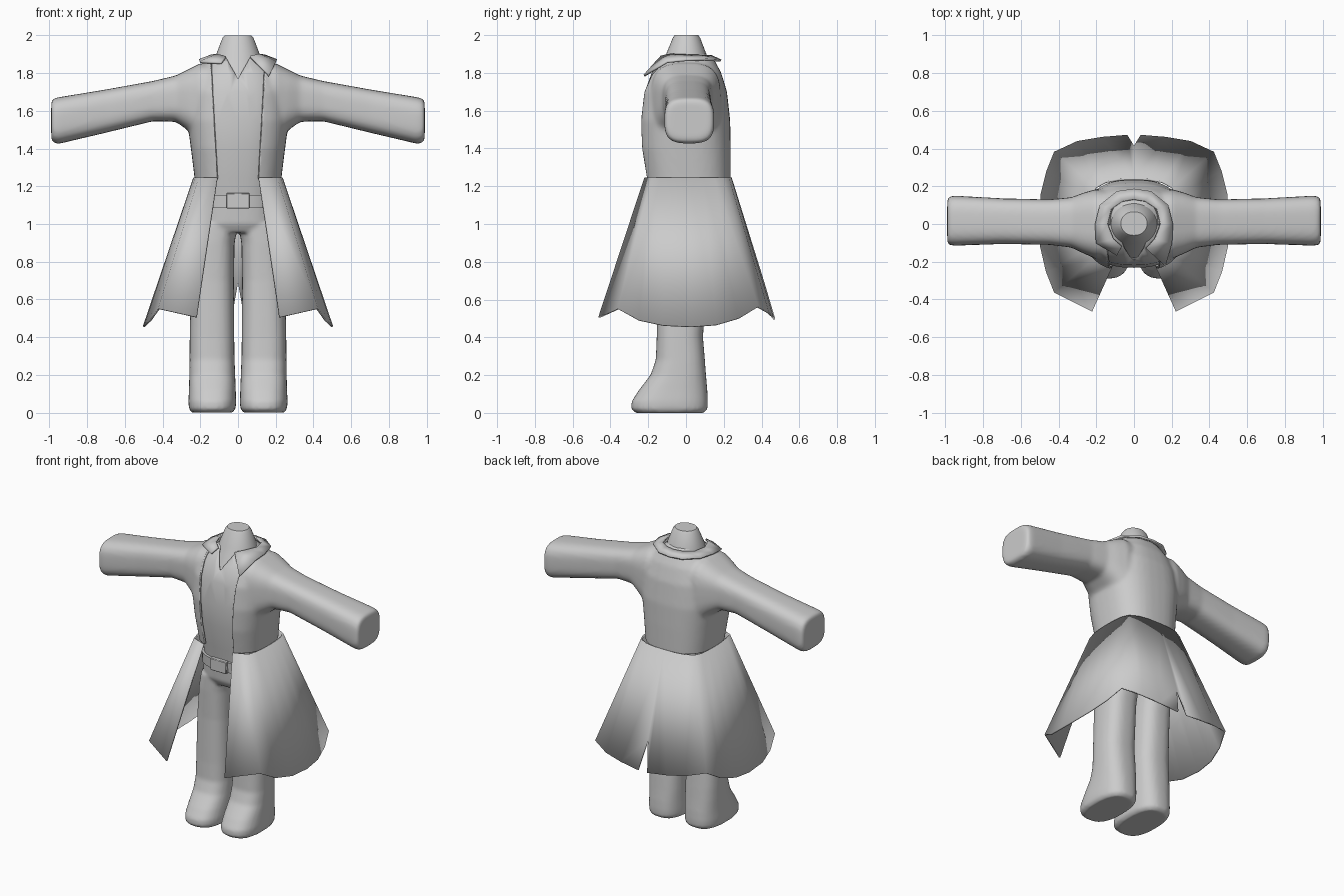
import bpy, bmesh, math
from mathutils import Vector

if "Cube" in bpy.data.objects:
    bpy.data.objects.remove(bpy.data.objects["Cube"])

cloth = bpy.data.materials.new("light_grey")
cloth.diffuse_color = (0.6, 0.6, 0.6, 1)
cloth.use_nodes = True
cloth.node_tree.nodes["Principled BSDF"].inputs["Base Color"].default_value = cloth.diffuse_color


def finish(bm, name, angle=35):
    """Turn a bmesh into a named, shaded object."""
    bmesh.ops.recalc_face_normals(bm, faces=bm.faces)
    me = bpy.data.meshes.new(name)
    bm.to_mesh(me)
    bm.free()
    ob = bpy.data.objects.new(name, me)
    bpy.context.collection.objects.link(ob)
    me.materials.append(cloth)
    shade(ob, angle)
    return ob


def shade(ob, angle):
    bpy.ops.object.select_all(action='DESELECT')
    ob.select_set(True)
    bpy.context.view_layer.objects.active = ob
    bpy.ops.object.shade_smooth_by_angle(angle=math.radians(angle))


def loft(bm, rings, axis='z', sign=1, n=2.6, sides=40):
    """Rounded-box rings: (position, a0, a1, b0, b1); z rings use x,y and x rings use z,y."""
    loops = []
    for p, a0, a1, b0, b1 in rings:
        loop = []
        for i in range(sides):
            t = 2 * math.pi * i / sides
            c, s = math.cos(t), math.sin(t)
            a = (a0 + a1) / 2 + (a1 - a0) / 2 * math.copysign(abs(c) ** (2 / n), c)
            b = (b0 + b1) / 2 + (b1 - b0) / 2 * math.copysign(abs(s) ** (2 / n), s)
            loop.append(bm.verts.new((sign * a, b, p) if axis == 'z' else (sign * p, b, a)))
        loops.append(loop)
    for lo, hi in zip(loops, loops[1:]):
        for i in range(sides):
            j = (i + 1) % sides
            bm.faces.new((lo[i], lo[j], hi[j], hi[i]))
    bm.faces.new(loops[0])
    bm.faces.new(loops[-1])


def fuse(ob, voxel=0.012, smooth=8):
    """Merge overlapping lofts into one soft skin."""
    m = ob.modifiers.new("fuse", 'REMESH')
    m.mode, m.voxel_size = 'VOXEL', voxel
    m = ob.modifiers.new("soften", 'SMOOTH')
    m.iterations, m.factor = smooth, 0.5
    dg = bpy.context.evaluated_depsgraph_get()
    ob.data = bpy.data.meshes.new_from_object(ob.evaluated_get(dg))
    ob.modifiers.clear()
    ob.data.materials.clear()
    ob.data.materials.append(cloth)


def cut(ob, planes, remove):
    """Slice along planes, then delete faces whose centre passes the test."""
    bm = bmesh.new()
    bm.from_mesh(ob.data)
    for co, no in planes:
        bmesh.ops.bisect_plane(bm, geom=bm.verts[:] + bm.edges[:] + bm.faces[:],
                               plane_co=co, plane_no=Vector(no).normalized(), dist=1e-5)
    bad = [f for f in bm.faces if remove(f.calc_center_median())]
    bmesh.ops.delete(bm, geom=bad, context='FACES')
    bm.to_mesh(ob.data)
    bm.free()


def thicken(ob, t, offset):
    m = ob.modifiers.new("thickness", 'SOLIDIFY')
    m.thickness, m.offset = t, offset


# coat top with sleeves: (z, half width, front, back)
torso = [(1.14, .225, -.205, .232), (1.24, .23, -.22, .237), (1.4, .25, -.247, .237),
         (1.55, .27, -.252, .234), (1.7, .26, -.238, .217), (1.8, .22, -.202, .187),
         (1.86, .165, -.155, .155), (1.91, .10, -.10, .12)]
sleeve = [(.10, 1.42, 1.85, -.19, .18), (.20, 1.43, 1.852, -.185, .185),
          (.27, 1.50, 1.817, -.155, .165), (.33, 1.542, 1.787, -.125, .142),
          (.45, 1.545, 1.758, -.11, .13), (.70, 1.484, 1.713, -.106, .136),
          (.95, 1.425, 1.672, -.115, .15), (.98, 1.43, 1.665, -.112, .146),
          (.99, 1.45, 1.65, -.10, .13)]
bm = bmesh.new()
loft(bm, [(z, -w, w, f, b) for z, w, f, b in torso])
for s in (1, -1):
    loft(bm, sleeve, 'x', s, n=3.2)
coat = finish(bm, "coat_top")
fuse(coat)


def edge(z):
    return .11 + .035 * (z - 1.24) / .62


cut(coat, [((0, 0, 1.24), (0, 0, 1)), ((0, 0, 1.885), (0, 0, 1)),
           ((.11, 0, 1.24), (.62, 0, -.035)), ((-.11, 0, 1.24), (.62, 0, .035))],
    lambda c: c.z < 1.24 or c.z > 1.885 or (c.y < 0 and abs(c.x) < edge(c.z)))
shade(coat, 45)
thicken(coat, .012, -1)

# flared coat skirt with a back vent
waist = [(.11, -.216), (.205, -.178), (.222, -.12), (.23, -.05), (.232, .02),
         (.23, .09), (.222, .15), (.203, .193), (.15, .222), (.08, .235)]
hem = [(.22, -.46, .505), (.42, -.36, .55), (.463, -.25, .49), (.493, -.12, .462),
       (.5, .03, .455), (.49, .16, .465), (.46, .28, .50), (.42, .38, .56),
       (.30, .435, .53), (.17, .457, .51)]
bm = bmesh.new()
top = [bm.verts.new((x, y, 1.245)) for x, y in waist]
low = [bm.verts.new(p) for p in hem]
for i in range(len(top) - 1):
    bm.faces.new((top[i], low[i], low[i + 1], top[i + 1]))
centre, vent, tail = [bm.verts.new(p) for p in
                      ((0, .237, 1.245), (0, .41, .69), (.035, .468, .495))]
bm.faces.new((top[-1], low[-1], tail, vent, centre))
skirt = finish(bm, "coat_skirt", 22)
skirt.modifiers.new("mirror", 'MIRROR').use_axis = (True, False, False)
thicken(skirt, .01, 0)

# collar ribbon: inner and outer edge, long lapel on one side only
side = [((.11, -.08, 1.897), (.2, -.10, 1.858)), ((.14, 0, 1.893), (.205, 0, 1.868)),
        ((.12, .08, 1.89), (.18, .10, 1.87)), ((.06, .12, 1.89), (.09, .172, 1.866))]
flip = [tuple((-x, y, z) for x, y, z in pair) for pair in reversed(side)]
ribbon = ([((.065, -.13, 1.887), (.165, -.222, 1.785))] + side
          + [((0, .13, 1.89), (0, .185, 1.865))] + flip
          + [((-.065, -.12, 1.885), (-.09, -.165, 1.852))])
bm = bmesh.new()
pairs = [[bm.verts.new(p) for p in pair] for pair in ribbon]
for (a, b), (c, d) in zip(pairs, pairs[1:]):
    bm.faces.new((a, b, d, c))
thicken(finish(bm, "collar", 30), .012, 0)

# shirt with a V neckline
g = .02
bm = bmesh.new()
loft(bm, [(z, g - w, w - g, f + g, b - g) for z, w, f, b in torso])
shirt = finish(bm, "shirt", 60)
cut(shirt, [((0, 0, 1.77), (.115, 0, -.065)), ((0, 0, 1.77), (.115, 0, .065))],
    lambda c: c.y < 0 and c.z > 1.77 + abs(c.x) * .115 / .065)
thicken(shirt, .006, -1)

# neck
bm = bmesh.new()
loft(bm, [(1.74, -.14, .14, -.18, .12), (1.85, -.13, .13, -.128, .12),
          (1.90, -.115, .115, -.105, .108), (1.985, -.083, .083, -.07, .075),
          (2.0, -.07, .07, -.06, .065)], n=2.1)
finish(bm, "neck", 40)

# trousers and boots
leg = [(0, .03, .245, -.265, .095), (.02, .012, .26, -.29, .114), (.06, .01, .263, -.288, .116),
       (.12, .012, .26, -.25, .113), (.20, .015, .258, -.188, .106), (.28, .018, .257, -.16, .10),
       (.40, .02, .256, -.155, .09), (.70, .022, .25, -.153, .11), (.90, .018, .235, -.16, .15),
       (1.0, .0, .22, -.16, .16)]
bm = bmesh.new()
loft(bm, [(.955, -.2, .2, -.15, .15), (1.0, -.215, .215, -.175, .18),
          (1.13, -.205, .205, -.185, .2)])
for s in (1, -1):
    loft(bm, leg, 'z', s)
legs = finish(bm, "trousers_and_boots")
fuse(legs, .011, 5)
shade(legs, 50)

# belt and buckle
bm = bmesh.new()
loft(bm, [(1.085, -.212, .212, -.2, .215), (1.155, -.213, .213, -.205, .22)])
finish(bm, "belt", 40)
bm = bmesh.new()
bmesh.ops.create_cube(bm, size=1)
for v in bm.verts:
    v.co = Vector((v.co.x * .122, v.co.y * .03 - .203, v.co.z * .082 + 1.123))
buckle = finish(bm, "belt_buckle", 30)
buckle.modifiers.new("bevel", 'BEVEL').width = .004
